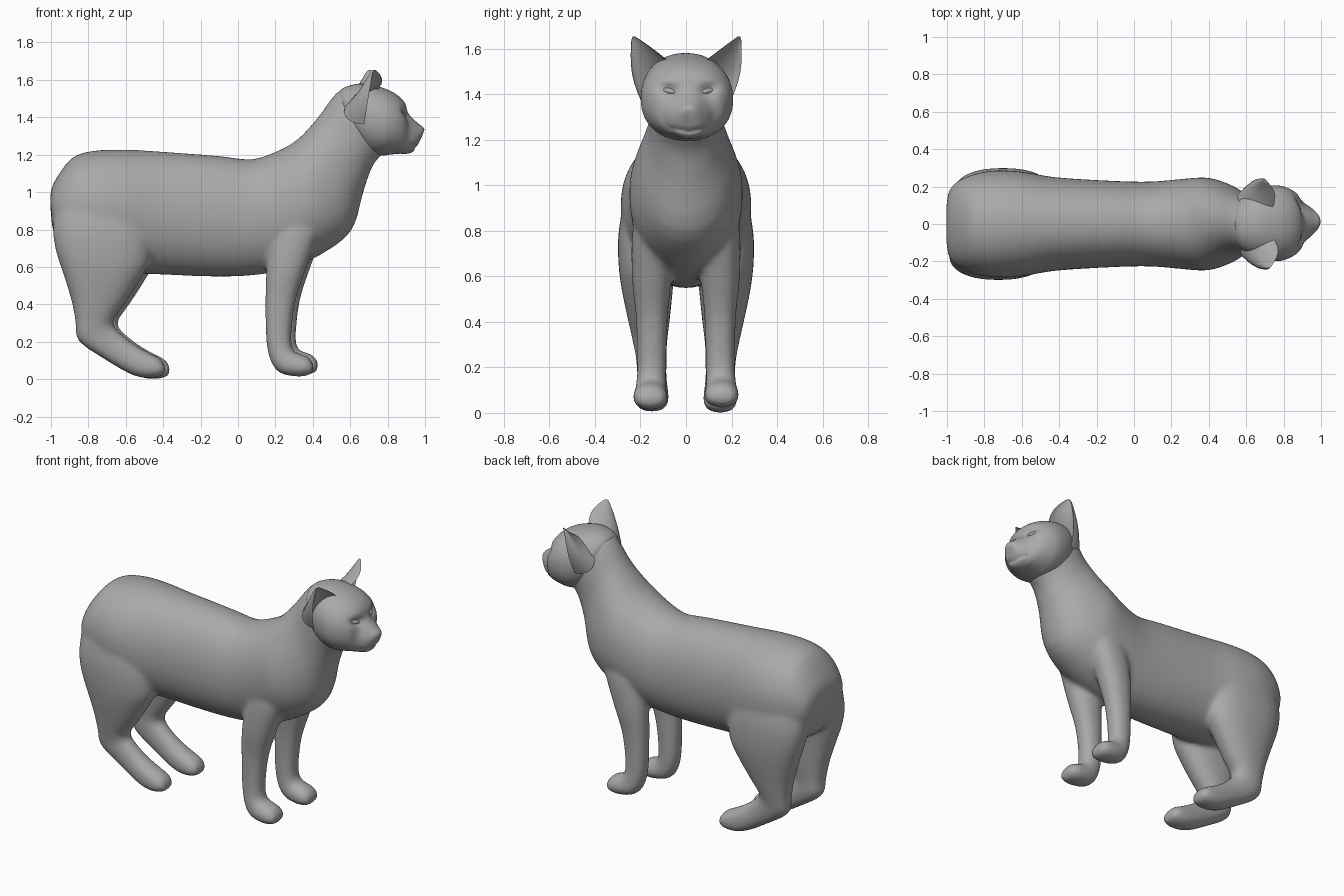
import bpy, bmesh, math
from mathutils import Vector, Matrix

if "Cube" in bpy.data.objects:
    bpy.data.objects.remove(bpy.data.objects["Cube"])

fur = bpy.data.materials.new("grey fur")
fur.diffuse_color = (0.4, 0.4, 0.4, 1)
fur.use_nodes = True
fur.node_tree.nodes["Principled BSDF"].inputs["Base Color"].default_value = fur.diffuse_color


def spline(rows, steps):
    """Catmull-Rom interpolation through rows of numbers."""
    out = []
    for i in range(len(rows) - 1):
        a, b, c, d = (rows[max(0, min(len(rows) - 1, i + k))] for k in (-1, 0, 1, 2))
        for s in range(steps):
            t = s / steps
            out.append([0.5 * (2 * q + (r - p) * t + (2 * p - 5 * q + 4 * r - u) * t * t
                               + (3 * q - p - 3 * r + u) * t ** 3)
                        for p, q, r, u in zip(a, b, c, d)])
    return out + [list(rows[-1])]


def select(obs):
    bpy.ops.object.select_all(action='DESELECT')
    for ob in obs:
        ob.select_set(True)
    bpy.context.view_layer.objects.active = obs[0]


def finish(name, bm):
    bmesh.ops.recalc_face_normals(bm, faces=bm.faces)
    me = bpy.data.meshes.new(name)
    bm.to_mesh(me)
    bm.free()
    me.materials.append(fur)
    ob = bpy.data.objects.new(name, me)
    bpy.context.collection.objects.link(ob)
    select([ob])
    bpy.ops.object.shade_smooth_by_angle(angle=math.radians(50))
    return ob


def skin(bm, rings):
    """Join rings of vertices with quads and close both ends."""
    for r, s in zip(rings, rings[1:]):
        for k in range(len(r)):
            n = (k + 1) % len(r)
            bm.faces.new((r[k], r[n], s[n], s[k]))
    bm.faces.new(rings[0])
    bm.faces.new(rings[-1])


def loft(name, rows, steps=3, sides=32, side=1, dx=0, dz=0, power=1, shape=None):
    """Rows: x and z of one edge, x and z of the opposite edge, centre y, half width."""
    bm = bmesh.new()
    rings = []
    for x1, z1, x2, z2, yc, w in spline(rows, steps):
        ring = []
        for k in range(sides):
            a = 2 * math.pi * k / sides
            co, si = (math.copysign(abs(f) ** power, f) for f in (math.cos(a), math.sin(a)))
            c = (1 + co) / 2
            p = Vector((x2 + (x1 - x2) * c + dx, side * (yc + w * si),
                        z2 + (z1 - z2) * c + dz))
            ring.append(bm.verts.new(shape(p) if shape else p))
        rings.append(ring)
    skin(bm, rings)
    return finish(name, bm)


# Torso and neck
body = [loft("body", [
    (-1.003, 0.99, -1.003, 0.92, 0, 0.10), (-0.98, 1.06, -0.985, 0.78, 0, 0.19),
    (-0.885, 1.185, -0.92, 0.68, 0, 0.25), (-0.76, 1.222, -0.76, 0.61, 0, 0.285),
    (-0.60, 1.227, -0.60, 0.57, 0, 0.28), (-0.42, 1.217, -0.42, 0.56, 0, 0.25),
    (-0.10, 1.193, -0.10, 0.548, 0, 0.23), (0.07, 1.175, 0.12, 0.56, 0, 0.227),
    (0.20, 1.215, 0.30, 0.60, 0, 0.24), (0.31, 1.275, 0.475, 0.685, 0, 0.248),
    (0.39, 1.355, 0.61, 0.80, 0, 0.21), (0.45, 1.43, 0.67, 1.00, 0, 0.168),
    (0.50, 1.50, 0.72, 1.14, 0, 0.158), (0.545, 1.55, 0.78, 1.21, 0, 0.158)],
    sides=48, power=0.95)]

# Legs, with a slightly different stance on each side
hind = [
    (-0.86, 1.10, -0.60, 1.10, 0.11, 0.06), (-0.95, 0.97, -0.50, 0.97, 0.14, 0.115),
    (-0.978, 0.81, -0.455, 0.79, 0.163, 0.132),
    (-0.962, 0.68, -0.46, 0.63, 0.172, 0.125), (-0.92, 0.55, -0.515, 0.52, 0.17, 0.112),
    (-0.88, 0.42, -0.60, 0.39, 0.163, 0.092), (-0.857, 0.30, -0.655, 0.31, 0.158, 0.075),
    (-0.842, 0.20, -0.64, 0.265, 0.152, 0.067), (-0.70, 0.10, -0.56, 0.195, 0.15, 0.065),
    (-0.56, 0.02, -0.47, 0.14, 0.15, 0.073), (-0.47, 0.0, -0.41, 0.11, 0.15, 0.074),
    (-0.40, 0.01, -0.388, 0.085, 0.15, 0.062), (-0.38, 0.025, -0.376, 0.06, 0.15, 0.04)]
front = [
    (0.25, 1.06, 0.42, 1.04, 0.09, 0.06), (0.19, 0.84, 0.45, 0.85, 0.135, 0.095),
    (0.155, 0.60, 0.375, 0.62, 0.15, 0.088), (0.148, 0.42, 0.312, 0.43, 0.15, 0.07),
    (0.152, 0.22, 0.288, 0.24, 0.15, 0.064), (0.175, 0.105, 0.298, 0.16, 0.153, 0.066),
    (0.225, 0.038, 0.335, 0.14, 0.156, 0.073), (0.32, 0.018, 0.375, 0.125, 0.156, 0.076),
    (0.378, 0.025, 0.40, 0.095, 0.156, 0.064), (0.40, 0.04, 0.408, 0.075, 0.156, 0.04)]
for s, label in ((-1, "right"), (1, "left")):
    body.append(loft("hind_leg_" + label, hind, side=s, dx=0.012 * s,
                     dz=0.005 if s < 0 else 0, power=0.87))
    body.append(loft("front_leg_" + label, front, side=s, dx=0.01 + 0.012 * s,
                     dz=0.005 * s, power=0.9))

# Fuse legs and torso into one soft skin
select(body)
bpy.ops.object.join()
fuse = body[0].modifiers.new("fuse", 'REMESH')
fuse.mode, fuse.voxel_size, fuse.use_smooth_shade = 'VOXEL', 0.012, True
soft = body[0].modifiers.new("soften", 'SMOOTH')
soft.factor, soft.iterations = 0.5, 16
for m in ("fuse", "soften"):
    bpy.ops.object.modifier_apply(modifier=m)


def face(p):
    """Press in the eye sockets, the sides of the nose bridge and the mouth line."""
    if p.x > 0.8:
        y = abs(p.y)
        eye = math.exp(-((y - 0.09) / 0.045) ** 2 - ((p.z - 1.42 - 0.2 * (y - 0.09)) / 0.025) ** 2)
        bridge = math.exp(-((y - 0.075) / 0.03) ** 2 - ((p.z - 1.36) / 0.04) ** 2)
        mouth = math.exp(-((p.z - 1.235 - 0.2 * y) / 0.01) ** 2) * (y < 0.09)
        p.x -= 0.026 * eye + 0.006 * bridge + 0.008 * mouth
    return p


# Head
parts = [loft("head", [
    (0.525, 1.50, 0.58, 1.33, 0, 0.09), (0.555, 1.552, 0.64, 1.25, 0, 0.15),
    (0.65, 1.58, 0.70, 1.205, 0, 0.19), (0.76, 1.562, 0.76, 1.195, 0, 0.203),
    (0.84, 1.527, 0.81, 1.20, 0, 0.188), (0.89, 1.48, 0.86, 1.205, 0, 0.155),
    (0.912, 1.42, 0.90, 1.205, 0, 0.11), (0.955, 1.375, 0.935, 1.215, 0, 0.078),
    (0.987, 1.35, 0.958, 1.245, 0, 0.05), (0.997, 1.335, 0.982, 1.295, 0, 0.025)],
    steps=6, sides=72, power=0.92, shape=face)]


def ear(name, side):
    """Pointed shell, hollowed on the side that faces forward."""
    bm = bmesh.new()
    rings, n = [], 24
    inner, outer = Vector((0.735, 0.085, 1.53)), Vector((0.67, 0.185, 1.375))
    tip = Vector((0.715, 0.237, 1.652))
    for t in (0, 0.15, 0.3, 0.45, 0.6, 0.75, 0.88, 0.96, 1):
        a, b = inner.lerp(tip, t), outer.lerp(tip, t)
        b.y += 0.025 * math.sin(math.pi * t) * (1 - 0.4 * t)
        a.x += 0.03 * math.sin(math.pi * t)
        c, h = (a + b) / 2, (a - b) / 2
        h += h.normalized() * 0.016 * (1 - 0.5 * t ** 4)
        depth = 0.13 * (1 - t) ** 0.85 + 0.008
        ring = []
        for k in range(n):
            u = 2 * math.pi * k / n
            d = math.sin(u)
            # back bulges, front is dished between the rims
            off = depth * d if d < 0 else -0.45 * depth * d
            p = c + h * math.cos(u) + Vector((off, 0, 0))
            ring.append(bm.verts.new((p.x, p.y * side, p.z)))
        rings.append(ring)
    skin(bm, rings)
    return finish(name, bm)


# Ears and narrow eyes
for s, label in ((-1, "right"), (1, "left")):
    parts.append(ear("ear_" + label, s))
    bm = bmesh.new()
    bmesh.ops.create_uvsphere(bm, u_segments=16, v_segments=10, radius=1)
    bm.transform(Matrix.Translation((0.868, 0.092 * s, 1.415))
                 @ Matrix.Rotation(math.radians(38 * s), 4, 'Z')
                 @ Matrix.Rotation(math.radians(10 * s), 4, 'X')
                 @ Matrix.Diagonal((0.016, 0.042, 0.014, 1)))
    parts.append(finish("eye_" + label, bm))

# Turn the head slightly to its left
pivot = Vector((0.68, 0, 1.4))
turn = Matrix.Translation(pivot) @ Matrix.Rotation(math.radians(3), 4, 'Z') @ Matrix.Translation(-pivot)
for ob in parts:
    ob.data.transform(turn)
